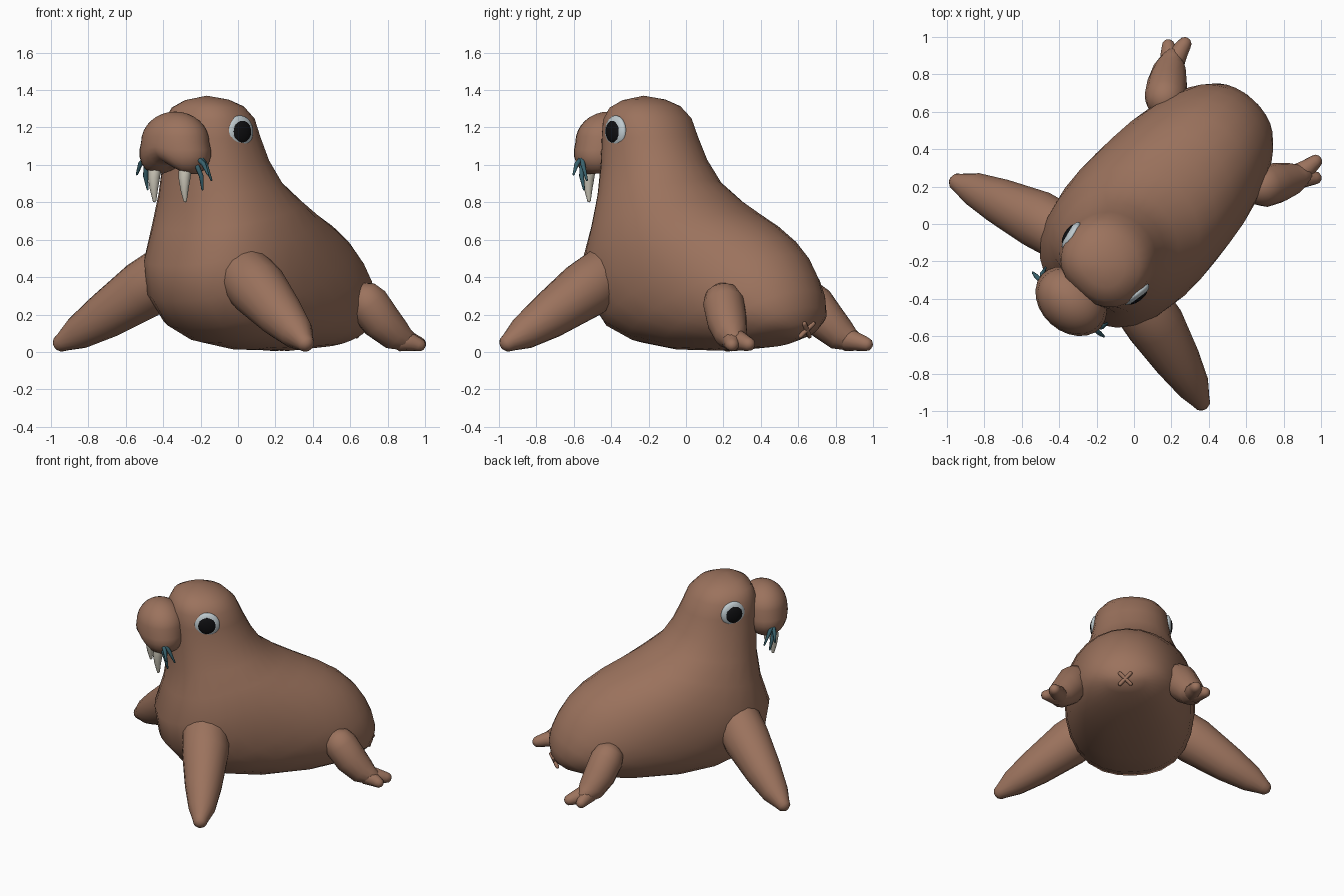
import bpy, bmesh
from math import sin, cos, pi, radians
from mathutils import Vector, Matrix

if "Cube" in bpy.data.objects:
    bpy.data.objects.remove(bpy.data.objects["Cube"], do_unlink=True)

# Parts are built facing -y, then the whole animal is turned to one side
PLACE = Matrix.Translation((0, -.04, 0)) @ Matrix.Rotation(radians(-42), 4, 'Z')
SIDES = {"left": 1, "right": -1}


def material(name, color):
    mat = bpy.data.materials.new(name)
    mat.use_nodes = True
    mat.diffuse_color = (*color, 1)
    mat.node_tree.nodes["Principled BSDF"].inputs["Base Color"].default_value = (*color, 1)
    return mat


BROWN = material("brown_hide", (.33, .17, .11))
PALE = material("pale_eye", (.52, .59, .62))
BLACK = material("black_pupil", (.005, .005, .006))
IVORY = material("ivory_tusk", (.6, .57, .48))
TEAL = material("teal_whisker", (.04, .12, .15))


def finish(name, bm, mat):
    bmesh.ops.recalc_face_normals(bm, faces=bm.faces)
    bm.transform(PLACE)
    for face in bm.faces:
        face.smooth = True
    mesh = bpy.data.meshes.new(name)
    bm.to_mesh(mesh)
    bm.free()
    mesh.materials.append(mat)
    obj = bpy.data.objects.new(name, mesh)
    bpy.context.collection.objects.link(obj)
    return obj


def loft(name, rings, start, end, mat):
    """Skin a list of point rings and close both ends on a pole."""
    bm = bmesh.new()
    loops = [[bm.verts.new(p) for p in ring] for ring in rings]
    count = len(loops[0])
    for a, b in zip(loops, loops[1:]):
        for i in range(count):
            j = (i + 1) % count
            bm.faces.new((a[i], a[j], b[j], b[i]))
    for loop, pole in ((loops[0], start), (loops[-1], end)):
        tip = bm.verts.new(pole)
        for i in range(count):
            bm.faces.new((loop[i], loop[(i + 1) % count], tip))
    return finish(name, bm, mat)


def tube(name, path, mat, side=1, sides=12):
    """Round limb through (x, y, z, radius) points with domed ends."""
    pts = [Vector((x * side, y, z)) for x, y, z, r in path]
    radii = [p[-1] for p in path]
    first = (pts[1] - pts[0]).normalized()
    last = (pts[-1] - pts[-2]).normalized()
    domes = [radians(a) for a in (65, 35)]
    spine = [(pts[0] - first * radii[0] * sin(a), first, radii[0] * cos(a)) for a in domes]
    for i, p in enumerate(pts):
        d = pts[min(i + 1, len(pts) - 1)] - pts[max(i - 1, 0)]
        spine.append((p, d.normalized(), radii[i]))
    spine += [(pts[-1] + last * radii[-1] * sin(a), last, radii[-1] * cos(a))
              for a in reversed(domes)]
    rings = []
    for p, d, r in spine:
        u = d.cross(Vector((.3, 1, .1))).normalized()
        v = d.cross(u)
        rings.append([p + (u * cos(t) + v * sin(t)) * r
                      for t in (2 * pi * k / sides for k in range(sides))])
    return loft(name, rings, pts[0] - first * radii[0], pts[-1] + last * radii[-1], mat)


def ball(name, center, radii, mat, turn=0, shape=None):
    bm = bmesh.new()
    bmesh.ops.create_uvsphere(bm, u_segments=24, v_segments=16, radius=1)
    if shape:
        for v in bm.verts:
            v.co = shape(v.co)
    bm.transform(Matrix.Translation(center) @ Matrix.Rotation(turn, 4, 'Z')
                 @ Matrix.Diagonal((*radii, 1)))
    return finish(name, bm, mat)


# Body: slices fanning from crown to rump (back y, back z, front y, front z, half width)
SLICES = [
    (-.14, 1.35, -.35, 1.345, .12), (-.06, 1.315, -.41, 1.305, .195),
    (.005, 1.25, -.44, 1.24, .24), (.05, 1.15, -.445, 1.14, .253),
    (.11, 1.03, -.445, 1, .275), (.19, .915, -.445, .83, .325),
    (.33, .82, -.47, .65, .385), (.47, .75, -.53, .46, .42),
    (.6, .69, -.5, .27, .435), (.73, .61, -.38, .125, .43),
    (.825, .52, -.2, .05, .415), (.89, .42, .05, .012, .385),
    (.93, .33, .35, .006, .33), (.95, .24, .62, .025, .25), (.94, .16, .82, .07, .13)]


def body_ring(yb, zb, yf, zf, w, sides=28):
    back, front = Vector((0, yb, zb)), Vector((0, yf, zf))
    mid, half = (back + front) / 2, (back - front) / 2
    ring = []
    for k in range(sides):
        c, s = cos(2 * pi * k / sides), sin(2 * pi * k / sides)
        power = 2.4 if c < 0 else 2.05  # fuller chest than back
        fat = (abs(c) ** power + abs(s) ** power) ** (-1 / power)
        ring.append(mid + half * c * fat + Vector((w * s * fat, 0, 0)))
    return ring


loft("body", [body_ring(*s) for s in SLICES], (0, -.25, 1.37), (0, .91, .1), BROWN)


# Muzzle: ball with full cheeks and a cleft between them
def cheeks(p):
    if p.z < 0:
        split = .7 + .52 * min(1, abs(p.x) * 2)
        p.x *= 1 - .4 * p.z
        p.y *= 1 - .2 * p.z
        p.z *= split
    return p


ball("muzzle", (0, -.502, 1.12), (.2, .16, .165), BROWN, shape=cheeks)

# Paired parts
WHISKERS = [((.18, -.53, 1.04), (.255, -.525, .95)),
            ((.185, -.53, 1.06), (.222, -.46, .92)),
            ((.185, -.53, .99), (.197, -.503, .87))]

for label, s in SIDES.items():
    tube(label + "_front_flipper",
         [(.29, -.265, .41, .155), (.42, -.295, .33, .157), (.64, -.36, .19, .124),
          (.79, -.405, .1, .09), (.872, -.435, .052, .051)], BROWN, s, 16)

    tube(label + "_rear_flipper",
         [(.355, .645, .26, .112), (.395, .705, .165, .108),
          (.44, .775, .09, .088), (.465, .82, .065, .062)], BROWN, s, 14)
    tube(label + "_inner_toe",
         [(.45, .82, .065, .06), (.463, .88, .053, .047), (.47, .925, .042, .038)], BROWN, s)
    tube(label + "_outer_toe",
         [(.46, .8, .062, .06), (.5, .835, .05, .046), (.527, .86, .038, .036)], BROWN, s)

    tube(label + "_tusk",
         [(.11, -.54, 1, .036), (.11, -.55, .93, .032),
          (.11, -.55, .87, .022), (.11, -.545, .81, .01)], IVORY, s)

    turn = -.2 * s
    normal = Vector((s * cos(.2), -sin(.2), 0))
    center = Vector((.232 * s, -.243, 1.178))
    ball(label + "_eye", center, (.032, .086, .086), PALE, turn)
    ball(label + "_pupil", center + normal * .018, (.022, .06, .06), BLACK, turn)

    for i, (root, tip) in enumerate(WHISKERS):
        middle = (Vector(root) + Vector(tip)) / 2 + Vector((.01, 0, .01))
        tube(f"{label}_whisker_{i + 1}",
             [(*root, .013), (*middle, .013), (*tip, .006)], TEAL, s, 8)

    # One bar of the small cross under the rump
    tube(label + "_rump_crease",
         [(-.035, .91, .085, .013), (0, .923, .118, .013), (.035, .937, .15, .013)],
         BROWN, s, 8)
